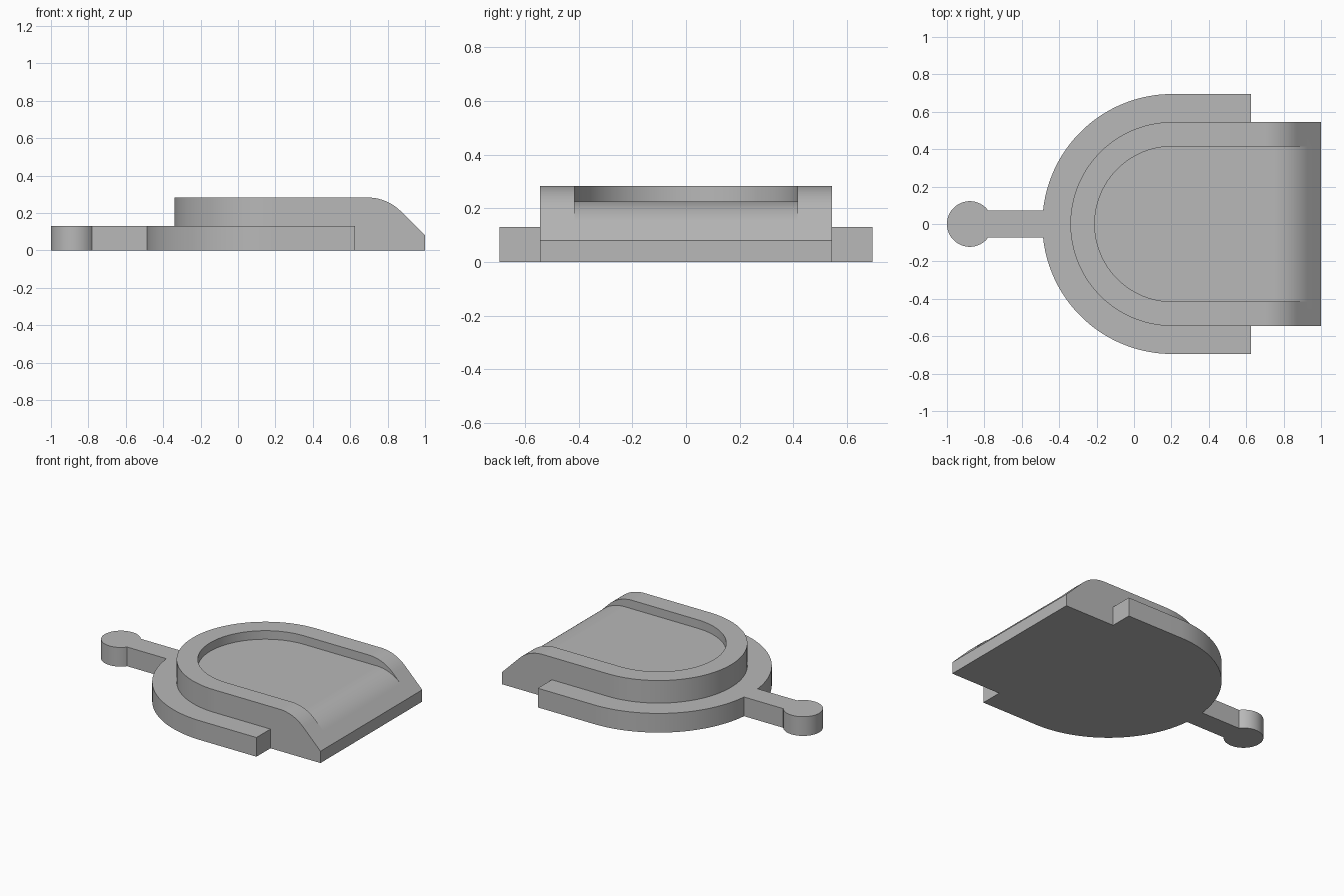
import bpy
import bmesh
from math import asin, cos, pi, radians, sin, sqrt, tan

cube = bpy.data.objects.get("Cube")
if cube:
    bpy.data.objects.remove(cube, do_unlink=True)

CX = 0.205                                  # centre of the round end
R_RIM, R_BODY, R_POCKET = 0.695, 0.545, 0.415
RIM_H, BODY_H, FLOOR_H, LIP_H = 0.13, 0.283, 0.225, 0.08
FILLET = 0.25
SEG = 40

grey = bpy.data.materials.new("plain_grey")
grey.use_nodes = True
colour = (0.48, 0.48, 0.48, 1)
grey.diffuse_color = colour
grey.node_tree.nodes["Principled BSDF"].inputs["Base Color"].default_value = colour


def finish(name, bm):
    bmesh.ops.remove_doubles(bm, verts=bm.verts, dist=0.0001)
    bmesh.ops.recalc_face_normals(bm, faces=bm.faces)
    mesh = bpy.data.meshes.new(name)
    bm.to_mesh(mesh)
    bm.free()
    mesh.materials.append(grey)
    obj = bpy.data.objects.new(name, mesh)
    bpy.context.collection.objects.link(obj)
    bpy.ops.object.select_all(action="DESELECT")
    obj.select_set(True)
    bpy.context.view_layer.objects.active = obj
    bpy.ops.object.shade_smooth_by_angle(angle=radians(25))


def arc(cx, r, start, end, n=SEG):
    """Arc measured from the -x direction towards +y."""
    steps = [start + (end - start) * i / n for i in range(n + 1)]
    return [(cx - r * cos(a), r * sin(a)) for a in steps]


def fillet_span(level):
    """Where the rounded bend into the 45 degree ramp starts and ends."""
    corner = 1 + LIP_H - level
    t = FILLET * tan(pi / 8)
    return corner - t, corner + t * cos(pi / 4)


def height(x, level):
    start, end = fillet_span(level)
    if x <= start:
        return level
    if x >= end:
        return LIP_H + 1 - x
    return level - FILLET + sqrt(FILLET ** 2 - (x - start) ** 2)


# Rim with handle and knob: one half outline, mirrored and extruded
HANDLE, KNOB = 0.073, 0.122
half = arc(-1 + KNOB, KNOB, 0, pi - asin(HANDLE / KNOB), 32)
half += arc(CX, R_RIM, asin(HANDLE / R_RIM), pi / 2)
half += [(0.625, R_RIM), (0.625, R_BODY)]
half += arc(CX, R_BODY, pi / 2, 0)
outline = half + [(x, -y) for x, y in half[-2:0:-1]]
bm = bmesh.new()
base = bm.faces.new([bm.verts.new((x, y, 0)) for x, y in outline])
top = bmesh.ops.extrude_face_region(bm, geom=[base], use_keep_orig=True)["geom"]
bmesh.ops.translate(bm, vec=(0, 0, RIM_H),
                    verts=[v for v in top if isinstance(v, bmesh.types.BMVert)])
finish("rim_and_handle", bm)

# Raised body with sunken pocket: cross-sections lofted from round end to lip
straight = {1.0}
for level in (BODY_H, FLOOR_H):
    a, b = fillet_span(level)
    straight.update(a + (b - a) * i / 12 for i in range(13))
stations = list(zip(arc(CX, R_BODY, 0, pi / 2), arc(CX, R_POCKET, 0, pi / 2)))
stations += [((x, R_BODY), (x, R_POCKET)) for x in sorted(straight)]

bm = bmesh.new()
rings = []
for (xo, yo), (xi, yi) in stations:
    side = [(xo, yo, 0), (xo, yo, height(xo, BODY_H)),
            (xi, yi, height(xi, BODY_H)), (xi, yi, height(xi, FLOOR_H))]
    points = side + [(x, -y, z) for x, y, z in reversed(side)]
    rings.append([bm.verts.new(p) for p in points])
for a, b in zip(rings, rings[1:]):
    for i in range(len(a)):
        j = (i + 1) % len(a)
        bm.faces.new((a[i], a[j], b[j], b[i]))
bm.faces.new(rings[-1])
finish("pan_body", bm)
